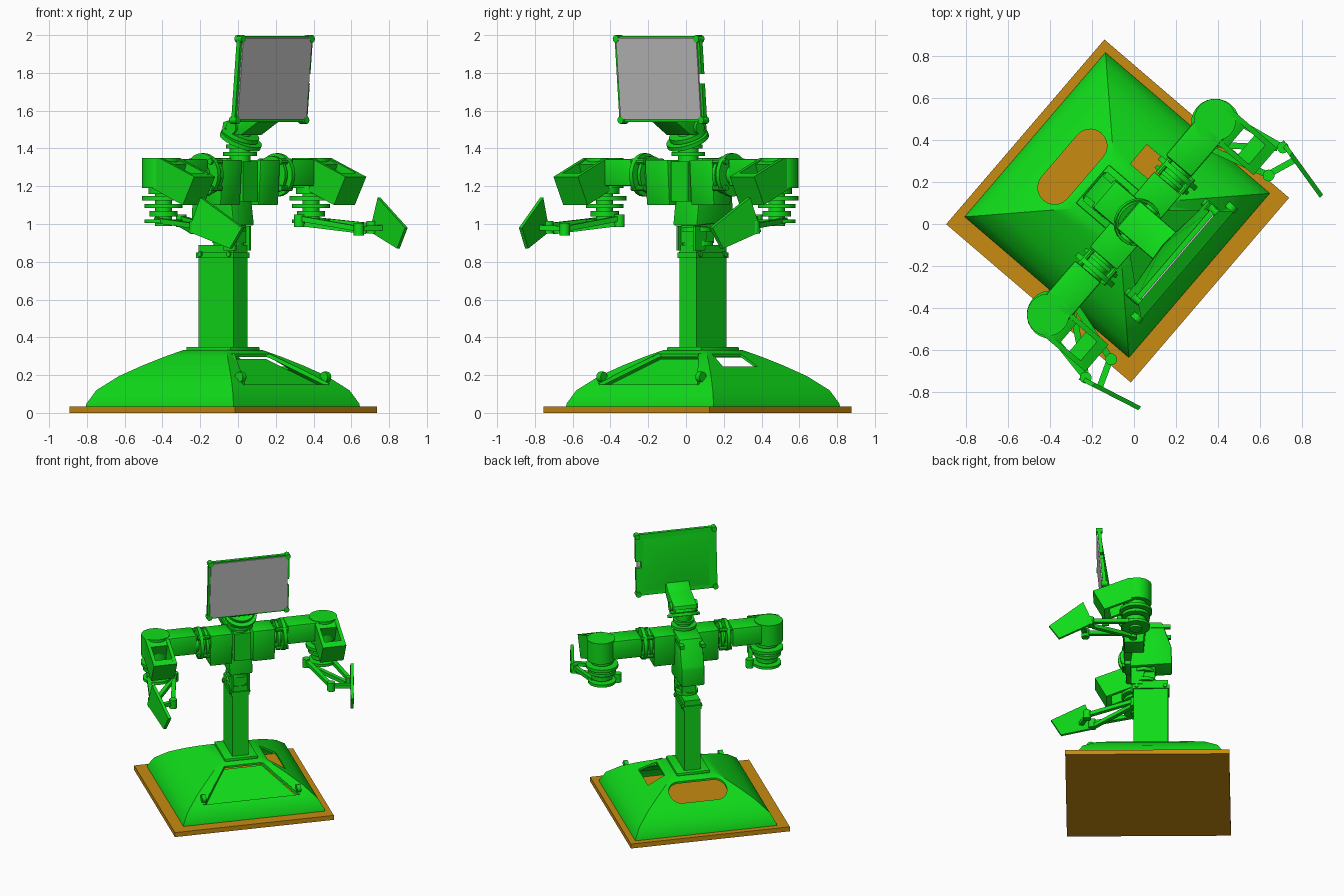
import bpy, bmesh, math
from mathutils import Vector, Matrix

if "Cube" in bpy.data.objects:
    bpy.data.objects.remove(bpy.data.objects["Cube"])

def material(name, rgb):
    m = bpy.data.materials.new(name)
    m.diffuse_color = (*rgb, 1)
    m.use_nodes = True
    m.node_tree.nodes["Principled BSDF"].inputs["Base Color"].default_value = m.diffuse_color
    return m

GREEN = material("bright_green", (0.005, 0.72, 0.01))
BROWN = material("ochre_brown", (0.58, 0.26, 0.005))
GREY = material("screen_grey", (0.55, 0.55, 0.55))
parts = []

def finish(name, bm, mat=GREEN, bevel=0.0, fix=True):
    if fix:
        bmesh.ops.recalc_face_normals(bm, faces=bm.faces)
    if bevel:
        bmesh.ops.bevel(bm, geom=bm.edges[:], offset=bevel, segments=2, affect='EDGES', profile=0.5)
    me = bpy.data.meshes.new(name)
    bm.to_mesh(me)
    bm.free()
    me.materials.append(mat)
    ob = bpy.data.objects.new(name, me)
    bpy.context.collection.objects.link(ob)
    parts.append(ob)
    return ob

def solid(name, pts, vec, mat=GREEN, bevel=0.0):
    """Polygon pushed along a vector."""
    bm = bmesh.new()
    f = bm.faces.new([bm.verts.new(p) for p in pts])
    r = bmesh.ops.extrude_face_region(bm, geom=[f])
    bmesh.ops.translate(bm, vec=Vector(vec), verts=[v for v in r['geom'] if isinstance(v, bmesh.types.BMVert)])
    return finish(name, bm, mat, bevel)

def box(name, lo, hi, mat=GREEN, bevel=0.0):
    (a, b, c), (d, e, f) = lo, hi
    return solid(name, [(a, b, c), (d, b, c), (d, e, c), (a, e, c)], (0, 0, f - c), mat, bevel)

def side(name, x0, x1, yz, bevel=0.0):
    """Side profile extruded across the body."""
    return solid(name, [(x0, y, z) for y, z in yz], (x1 - x0, 0, 0), GREEN, bevel)

def rod(name, p, q, r, segs=24, r2=None):
    p, q = Vector(p), Vector(q)
    bm = bmesh.new()
    m = Matrix.Translation((p + q) / 2) @ (q - p).to_track_quat('Z', 'Y').to_matrix().to_4x4()
    bmesh.ops.create_cone(bm, cap_ends=True, segments=segs, radius1=r, radius2=r if r2 is None else r2,
                          depth=(q - p).length, matrix=m)
    return finish(name, bm)

def bar(name, p, q, w, h):
    p, q = Vector(p), Vector(q)
    d = (q - p).normalized()
    s = d.cross(Vector((0, 0, 1))).normalized() * w / 2
    u = s.cross(d).normalized() * h / 2
    return solid(name, [p + s + u, p - s + u, p - s - u, p + s - u], q - p)

def cut(ob, cutters, thickness=0):
    """Optional shell, then boolean openings, baked into the mesh."""
    if thickness:
        ob.modifiers.new("shell", 'SOLIDIFY').thickness = thickness
    for c in cutters:
        m = ob.modifiers.new("cut", 'BOOLEAN')
        m.operation, m.object, m.solver = 'DIFFERENCE', c, 'EXACT'
        c.hide_render = True
    dg = bpy.context.evaluated_depsgraph_get()
    me = bpy.data.meshes.new_from_object(ob.evaluated_get(dg))
    ob.modifiers.clear()
    ob.data = me
    for c in cutters:
        parts.remove(c)
        bpy.data.objects.remove(c)

# Ground plate
box("ground_plate", (-0.598, -0.598, 0), (0.558, 0.558, 0.035), BROWN)

# Hollow domed base
bm = bmesh.new()
rings = []
for h, z in [(.515, .03), (.512, .05), (.475, .12), (.39, .195), (.30, .252), (.22, .297), (.15, .332)]:
    rings.append([bm.verts.new((sx * h, sy * h, z)) for sx, sy in ((-1, -1), (1, -1), (1, 1), (-1, 1))])
for a, b in zip(rings, rings[1:]):
    for i in range(4):
        j = (i + 1) % 4
        bm.faces.new((a[i], a[j], b[j], b[i]))
bm.faces.new(rings[-1])
base = finish("domed_base", bm, fix=False)
oval = [(sx * .13 + .08 * math.sin(a), .28 + .08 * math.cos(a), .05)
        for sx, a0 in ((1, 0), (-1, math.pi)) for a in [a0 + math.pi * i / 10 for i in range(11)]]
up = (0, 0, .5)
cut(base, [solid("oval_cutter", oval, up),
           solid("panel_cutter", [(-.34, -.44, .06), (.34, -.44, .06), (.13, -.19, .06), (-.13, -.19, .06)], up),
           solid("side_cutter", [(.19, -.15, .06), (.31, -.2, .06), (.31, .08, .06), (.19, .08, .06)], up)], .014)
solid("front_panel", [(-.355, -.452, .115), (.355, -.452, .115), (.14, -.18, .285), (-.14, -.18, .285)], (0, 0, -.01))
for s, n in ((1, "right"), (-1, "left")):
    rod(n + "_panel_lug", (s * .33, -.42, .19), (s * .36, -.42, .19), .028, 12)
    bar(n + "_panel_rim", (s * .345, -.44, .148), (s * .14, -.19, .308), .014, .02)

# Post
box("post_flange", (-.12, -.155, .325), (.12, .155, .35), bevel=.006)
box("post", (-.058, -.122, .34), (.058, .122, .89))
box("post_collar", (-.066, -.13, .82), (.066, .13, .85))
for y in (-.1, .1):
    rod("post_bolt", (-.075, y, .84), (.075, y, .84), .014, 10)

# Waist joint
rod("waist_lower_disc", (0, -.04, .885), (0, -.04, .91), .08)
box("waist_servo", (-.05, -.12, .9), (.05, .03, 1.0))
for s in (-1, 1):
    side("waist_bracket", s * .052, s * .066, [(-.14, .86), (-.06, .86), (-.04, .99), (-.14, .99)])
rod("waist_upper_disc", (0, -.05, .96), (0, -.05, .985), .085)

# Torso
side("spine_cover", -.085, .085, [(-.15, .99), (.15, 1.01), (.145, 1.15), (.08, 1.35), (-.1, 1.35)], .012)
box("chest_core", (-.06, -.19, 1.12), (.06, -.05, 1.33))
for s, n in ((1, "right"), (-1, "left")):
    side(n + "_chest_servo", s * .075, s * .235, [(-.2, 1.34), (-.03, 1.34), (-.05, 1.1), (-.185, 1.1)], .006)
    box(n + "_back_bracket", (min(s * .06, s * .09), .0, 1.3), (max(s * .06, s * .09), .14, 1.325))

# Neck
rod("neck_post", (0, -.12, 1.33), (0, -.12, 1.5), .055)
for z, r, tilt in ((1.36, .09, 0), (1.40, .075, 0), (1.435, .115, .01), (1.465, .1, .01)):
    rod("neck_disc", (0, -.12, z), (0, -.12 - tilt, z + .02), r)
side("head_bracket", -.085, .085, [(-.06, 1.47), (-.2, 1.47), (-.32, 1.54), (-.32, 1.64), (-.24, 1.58), (-.07, 1.54)], .008)
rod("head_pivot", (-.1, -.14, 1.51), (.1, -.14, 1.51), .035, 16)

# Head: tilted display
def tilt(z):
    return -.31 - .09 * (z - 1.54)

def sheet(x, z0, z1, off):
    return [(a, tilt(z) + off, z) for a, z in ((-x, z0), (x, z0), (x, z1), (-x, z1))]

frame = solid("display_frame", sheet(.295, 1.54, 1.995, 0), (0, -.025, 0))
cut(frame, [box("notch_cutter", (.255, -.5, 1.745), (.35, -.2, 1.795))])
solid("display_screen", sheet(.28, 1.552, 1.985, -.024), (0, -.009, 0), GREY)
bm = bmesh.new()
rim = [bm.verts.new(p) for p in sheet(.25, 1.56, 1.975, -.002)]
apex = bm.verts.new((0, tilt(1.66) + .035, 1.66))
for i in range(4):
    bm.faces.new((rim[i], rim[(i + 1) % 4], apex))
bm.faces.new(rim)
finish("display_back", bm)
for x in (-.28, .28):
    for z in (1.55, 1.98):
        rod("display_corner_lug", (x, tilt(z) + .012, z), (x, tilt(z) - .035, z), .02, 12)

# Arms, built for both sides
for s, n in ((1, "right_"), (-1, "left_")):
    X = lambda x, y, z: (s * x, y, z)
    def sbox(name, lo, hi, bevel=0.0):
        a, b = sorted((s * lo[0], s * hi[0]))
        box(n + name, (a, *lo[1:]), (b, *hi[1:]), GREEN, bevel)
    rod(n + "shoulder_shaft", X(.22, -.12, 1.26), X(.36, -.12, 1.26), .06)
    rod(n + "shoulder_inner_flange", X(.25, -.12, 1.26), X(.27, -.12, 1.26), .1)
    rod(n + "shoulder_outer_flange", X(.29, -.12, 1.26), X(.315, -.12, 1.26), .115)
    for a in range(4):
        t = a * math.pi / 2 + .78
        c = (-.12 + .1 * math.cos(t), 1.26 + .1 * math.sin(t))
        rod(n + "flange_bolt", X(.24, *c), X(.33, *c), .016, 10)
    # upper arm and rounded elbow
    sbox("upper_arm", (.33, -.18, 1.2), (.6, -.02, 1.345), .01)
    rod(n + "elbow_housing", X(.61, -.09, 1.19), X(.61, -.09, 1.35), .1, 32)
    # open fork sloping forward from the elbow
    fork = [(-.08, 1.35), (-.155, 1.35), (-.4, 1.25), (-.32, 1.1), (-.08, 1.2)]
    for x in (.53, .675):
        side(n + "fork_side", s * x, s * (x + .025), fork)
    side(n + "fork_end", s * .54, s * .69, [(-.4, 1.25), (-.35, 1.27), (-.28, 1.12), (-.32, 1.1)])
    side(n + "elbow_servo", s * .54, s * .69, [(-.09, 1.345), (-.155, 1.345), (-.22, 1.315), (-.16, 1.17), (-.09, 1.2)])
    # disc stack under the elbow
    for z, h, r in ((1.16, .04, .08), (1.125, .022, .115), (1.085, .022, .1), (1.04, .03, .075), (1.005, .02, .1)):
        rod(n + "forearm_disc", X(.6, -.1, z), X(.6, -.1, z + h), r)
    rod(n + "forearm_axle", X(.6, -.1, .99), X(.6, -.1, 1.2), .045, 16)
    # linkage and paddle hand
    for a, b in (((.66, -.1, 1.02), (.72, -.42, .99)), ((.48, -.12, 1.03), (.575, -.45, .975)),
                 ((.575, -.45, .975), (.71, -.5, .98)), ((.5, -.14, 1.0), (.7, -.4, .96))):
        bar(n + "forearm_link", X(*a), X(*b), .03, .028)
    for x, y, z in ((.72, -.42, .985), (.575, -.455, .975), (.48, -.12, 1.02)):
        rod(n + "link_pivot", X(x, y, z - .035), X(x, y, z + .03), .028, 14)
    hand = [(-.47, 1.14), (-.71, .98), (-.64, .87), (-.40, .96)]
    solid(n + "hand_paddle", [X(.72 + .24 * (y + .43), y, z) for y, z in hand], (s * .022, 0, 0))

# Turn everything to its final heading and shade
M = Matrix.Translation((-.08, .09, 0)) @ Matrix.Rotation(math.radians(49.4), 4, 'Z')
for ob in parts:
    ob.data.transform(M)
    ob.data.update()
bpy.ops.object.select_all(action='DESELECT')
for ob in parts:
    ob.select_set(True)
bpy.context.view_layer.objects.active = parts[0]
bpy.ops.object.shade_smooth_by_angle(angle=math.radians(32))
